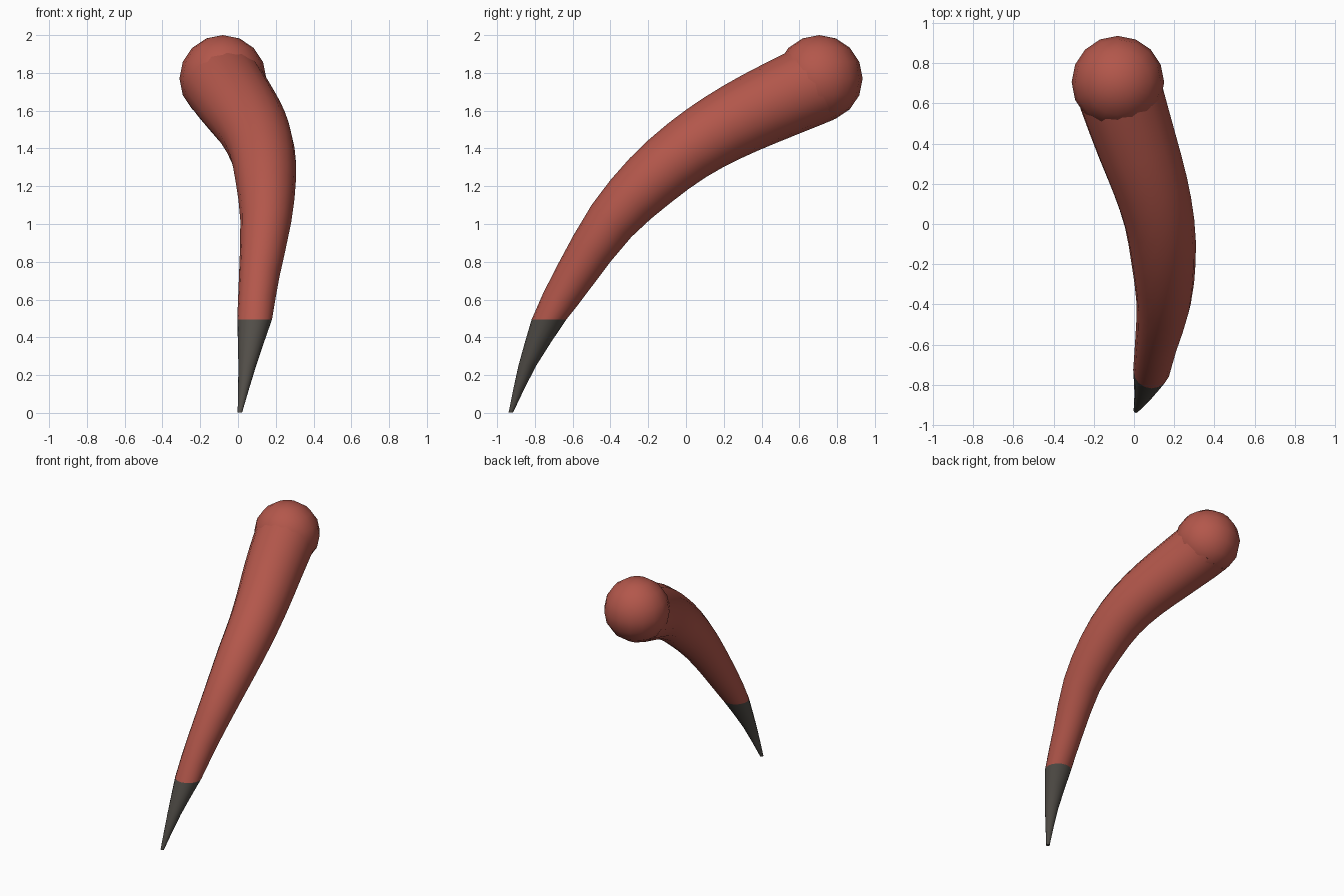
import bpy, bmesh, math
from mathutils import Vector, Matrix

if "Cube" in bpy.data.objects:
    bpy.data.objects.remove(bpy.data.objects["Cube"])


def material(name, rgb):
    m = bpy.data.materials.new(name)
    m.diffuse_color = (*rgb, 1)
    m.use_nodes = True
    m.node_tree.nodes["Principled BSDF"].inputs["Base Color"].default_value = m.diffuse_color
    return m


red = material("brick red", (0.45, 0.095, 0.07))
dark = material("dark grey", (0.085, 0.077, 0.066))


def finish(name, bm, mat):
    bmesh.ops.recalc_face_normals(bm, faces=bm.faces)
    for f in bm.faces:
        f.smooth = len(f.verts) <= 4
    me = bpy.data.meshes.new(name)
    bm.to_mesh(me)
    bm.free()
    me.materials.append(mat)
    ob = bpy.data.objects.new(name, me)
    bpy.context.collection.objects.link(ob)
    return ob


def smooth_path(pts, steps):
    """Catmull-Rom through (x, y, z, radius) points."""
    p = [Vector(q) for q in pts]
    p = [2 * p[0] - p[1]] + p + [2 * p[-1] - p[-2]]
    out = []
    for i in range(1, len(p) - 2):
        a, b, c, d = p[i - 1:i + 3]
        for s in range(steps):
            t = s / steps
            out.append(0.5 * (2 * b + (c - a) * t + (2 * a - 5 * b + 4 * c - d) * t * t
                              + (3 * b - a - 3 * c + d) * t ** 3))
    return out + [p[-2]]


def tube(name, pts, mat, level, sides=16, steps=2):
    """Round tapered tube; rings lie level below height 'level', then turn square to the path."""
    path = smooth_path(pts, steps)
    bm = bmesh.new()
    rings = []
    for i, q in enumerate(path):
        tan = (path[min(i + 1, len(path) - 1)] - path[max(i - 1, 0)]).to_3d().normalized()
        w = min(1, max(0, (q.z - level) / 0.2))
        n = Vector((0, 0, 1)).lerp(tan, w).normalized()
        u = Vector((1, 0, 0))
        u = (u - n * u.dot(n)).normalized()
        v = n.cross(u)
        rings.append([bm.verts.new(q.to_3d() + q[3] * (u * math.cos(a) + v * math.sin(a)))
                      for a in (2 * math.pi * k / sides for k in range(sides))])
    for r, s in zip(rings, rings[1:]):
        for k in range(sides):
            j = (k + 1) % sides
            bm.faces.new((r[k], r[j], s[j], s[k]))
    bm.faces.new(rings[0])
    bm.faces.new(rings[-1])
    return finish(name, bm, mat)


# Curved limb
tube("limb", [(0.088, -0.725, 0.495, 0.092), (0.112, -0.59, 0.725, 0.107),
              (0.147, -0.395, 1.015, 0.135), (0.147, -0.19, 1.23, 0.160),
              (0.127, 0.005, 1.39, 0.174), (0.08, 0.195, 1.51, 0.188),
              (0.015, 0.39, 1.61, 0.201), (-0.06, 0.62, 1.715, 0.212),
              (-0.08, 0.70, 1.75, 0.214)], red, 0.5)

# Pointed claw
tube("claw", [(0.01, -0.927, 0.003, 0.012), (0.049, -0.84, 0.25, 0.047),
              (0.088, -0.725, 0.495, 0.092)], dark, 0.6)

# Ball joint
bm = bmesh.new()
bmesh.ops.create_uvsphere(bm, u_segments=16, v_segments=8, radius=0.23,
                          matrix=Matrix.Translation((-0.08, 0.705, 1.77)))
finish("ball_joint", bm, red)
